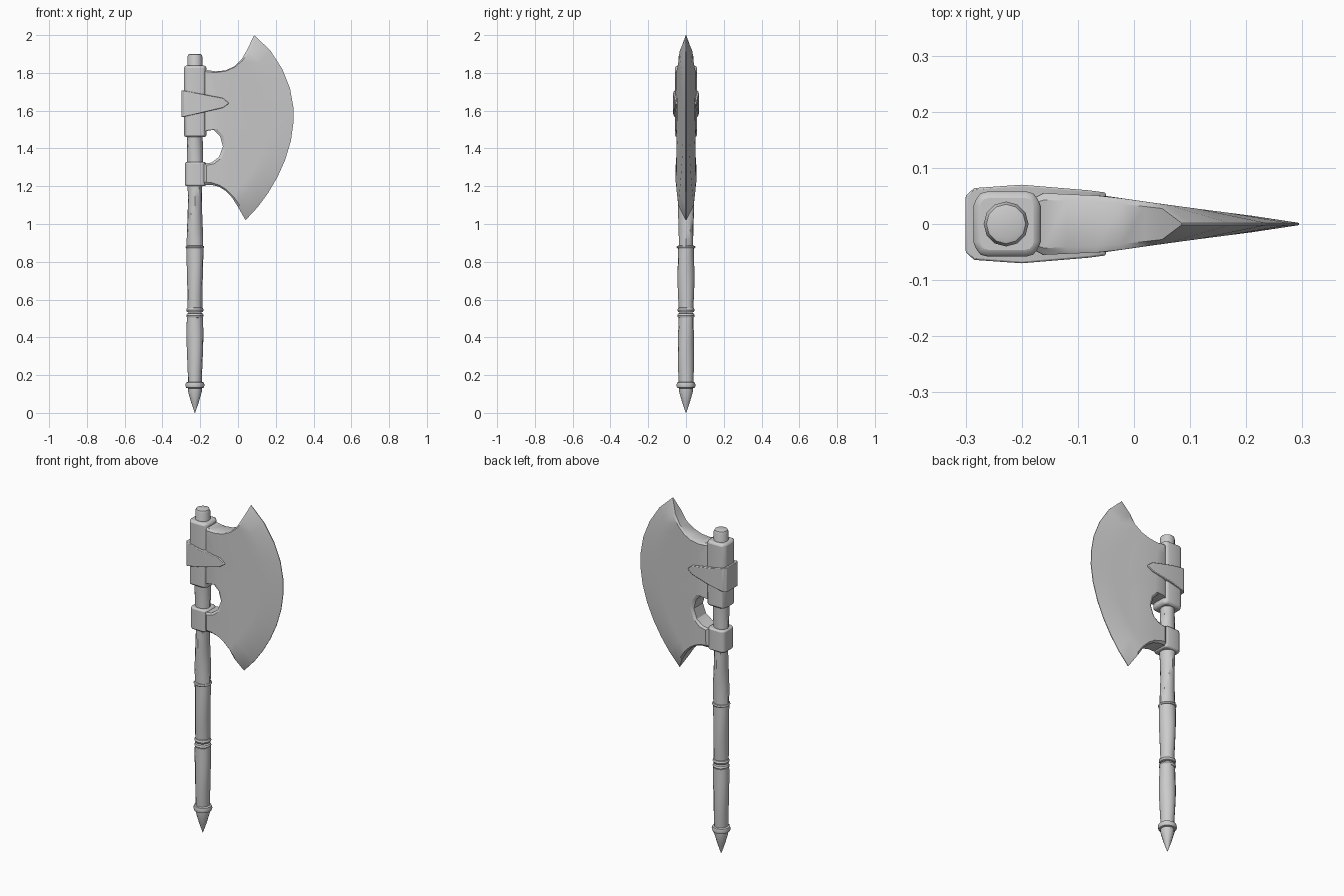
import bpy, bmesh, math

cube = bpy.data.objects.get("Cube")
if cube:
    bpy.data.objects.remove(cube)

steel = bpy.data.materials.new("plain_grey")
steel.use_nodes = True
grey = (0.6, 0.6, 0.6, 1)
steel.diffuse_color = grey
steel.node_tree.nodes["Principled BSDF"].inputs["Base Color"].default_value = grey

AXIS = -0.228


def finish(bm, name, angle=35, bevel=0):
    bmesh.ops.recalc_face_normals(bm, faces=bm.faces)
    mesh = bpy.data.meshes.new(name)
    bm.to_mesh(mesh)
    bm.free()
    mesh.materials.append(steel)
    ob = bpy.data.objects.new(name, mesh)
    bpy.context.collection.objects.link(ob)
    if bevel:
        mod = ob.modifiers.new("soft_edges", "BEVEL")
        mod.width, mod.segments, mod.limit_method = bevel, 2, "ANGLE"
    bpy.ops.object.select_all(action="DESELECT")
    ob.select_set(True)
    bpy.context.view_layer.objects.active = ob
    bpy.ops.object.shade_smooth_by_angle(angle=math.radians(angle))
    return ob


def lerp_table(table, x):
    for (x0, y0), (x1, y1) in zip(table, table[1:]):
        if x <= x1:
            return y0 + (y1 - y0) * (x - x0) / (x1 - x0)
    return table[-1][1]


def lathe(name, profile, sides=12, wobble=0.0):
    """Rings along the shaft axis; wobble makes a slowly turning oval section."""
    bm = bmesh.new()
    rings = []
    for r, z in profile:
        ring = []
        for i in range(sides):
            a = math.tau * i / sides
            k = r * (1 + wobble * math.cos(2 * a - 14 * z))
            ring.append(bm.verts.new((AXIS + k * math.cos(a), k * math.sin(a), z)))
        rings.append(ring)
    for lo, hi in zip(rings, rings[1:]):
        for i in range(sides):
            j = (i + 1) % sides
            bm.faces.new((lo[i], lo[j], hi[j], hi[i]))
    bm.faces.new(rings[0])
    bm.faces.new(rings[-1])
    return finish(bm, name)


def tube(name, z0, z1, r0, r_mid, r1, wobble, steps=8):
    profile = []
    for i in range(steps + 1):
        t = i / steps
        r = r0 + (r1 - r0) * t + (r_mid - (r0 + r1) / 2) * math.sin(math.pi * t)
        profile.append((r, z0 + (z1 - z0) * t))
    return lathe(name, profile, wobble=wobble)


def ring(name, z, half, radius):
    return lathe(name, [(0.036, z - half), (radius - 0.004, z - half * 0.8), (radius, z),
                        (radius - 0.004, z + half * 0.8), (0.036, z + half)])


# Shaft, grips and fittings
lathe("pommel_spike", [(0.001, 0), (0.02, 0.055), (0.037, 0.115), (0.037, 0.14)])
ring("pommel_ring", 0.147, 0.017, 0.051)
tube("lower_grip", 0.155, 0.52, 0.037, 0.043, 0.041, 0.04)
for z in (0.515, 0.545):
    ring("middle_ring", z, 0.013, 0.046)
tube("upper_grip", 0.54, 0.88, 0.038, 0.043, 0.043, 0.04)
ring("upper_ring", 0.878, 0.008, 0.05)
tube("shaft", 0.875, 1.5, 0.041, 0.04, 0.041, 0.07, 14)
lathe("shaft_cap", [(0.04, 1.48), (0.04, 1.885), (0.035, 1.897), (0.026, 1.9)])


# Socket and collar that hold the blade
def sleeve(name, x0, x1, half_y, z0, z1, bevel):
    bm = bmesh.new()
    bmesh.ops.create_cube(bm, size=1)
    for v in bm.verts:
        v.co = ((x0 + x1) / 2 + v.co.x * (x1 - x0), v.co.y * 2 * half_y,
                (z0 + z1) / 2 + v.co.z * (z1 - z0))
    upright = [e for e in bm.edges if abs(e.verts[0].co.z - e.verts[1].co.z) > 0.01]
    bmesh.ops.bevel(bm, geom=upright, offset=0.025, segments=3, profile=0.5, affect="EDGES")
    return finish(bm, name, 50, bevel)


sleeve("socket", -0.286, -0.167, 0.058, 1.46, 1.838, 0.012)
sleeve("lower_collar", -0.28, -0.17, 0.052, 1.2, 1.328, 0.008)

# Pointed strap wrapped around the socket
bm = bmesh.new()
top = [(-0.3, 1.708), (-0.285, 1.706), (-0.2, 1.69), (-0.08, 1.667), (-0.05, 1.642)]
bottom = [(-0.3, 1.565), (-0.285, 1.568), (-0.2, 1.587), (-0.08, 1.615), (-0.05, 1.636)]
depth = [0.05, 0.064, 0.07, 0.06, 0.056]
sections = [[bm.verts.new((x, s * d, z)) for x, z, s in
             ((*t, 1), (*t, -1), (*b, -1), (*b, 1))]
            for t, b, d in zip(top, bottom, depth)]
for a, b in zip(sections, sections[1:]):
    for i in range(4):
        j = (i + 1) % 4
        bm.faces.new((a[i], a[j], b[j], b[i]))
bm.faces.new(sections[0])
bm.faces.new(sections[-1])
finish(bm, "strap", 35, 0.005)

# Blade: rows run from the shaft side to the bevel line, then to the cutting edge
inner = [(-0.18, 1.82), (-0.18, 1.74), (-0.18, 1.66), (-0.18, 1.58), (-0.18, 1.49),
         (-0.13, 1.5), (-0.095, 1.465), (-0.08, 1.41), (-0.1, 1.355), (-0.14, 1.325),
         (-0.18, 1.32), (-0.18, 1.205)]
bevel_line = [(0.05, 1.925), (0.115, 1.85), (0.165, 1.76), (0.195, 1.68), (0.21, 1.6),
              (0.21, 1.53), (0.2, 1.45), (0.175, 1.37), (0.14, 1.3), (0.1, 1.23),
              (0.055, 1.165), (0.0, 1.09)]
edge = [(0.085, 2.0), (0.17, 1.92), (0.235, 1.82), (0.275, 1.72), (0.293, 1.62),
        (0.294, 1.54), (0.28, 1.44), (0.25, 1.34), (0.21, 1.25), (0.16, 1.165),
        (0.105, 1.09), (0.04, 1.02)]
thickness = [(-0.3, 0.058), (-0.16, 0.055), (-0.05, 0.05), (0.06, 0.034), (0.2, 0.016), (0.3, 0.003)]
steps = [0, 0.06, 0.2, 0.4, 0.6, 0.8, 1]
controls = {0: (-0.02, 1.77), len(inner) - 1: (-0.07, 1.225)}

rows = []
for n, (a, b, e) in enumerate(zip(inner, bevel_line, edge)):
    c = controls.get(n, ((a[0] + b[0]) / 2, (a[1] + b[1]) / 2))
    row = []
    for t in steps:
        x, z = ((1 - t) ** 2 * a[k] + 2 * t * (1 - t) * c[k] + t * t * b[k] for k in (0, 1))
        row.append((x, lerp_table(thickness, x) * (0.82 if t == 0 else 1), z))
    row.append((e[0], 0.002, e[1]))
    rows.append(row)


# Chamfered rims along the two concave sides
def blend(p, q, t):
    return tuple(u + (v - u) * t for u, v in zip(p, q))


rims = []
for outer, nxt in ((rows[0], rows[1]), (rows[-1], rows[-2])):
    rims.append([blend(p, q, 0.14) for p, q in zip(outer, nxt)])
    outer[:] = [(x, y * 0.78, z) for x, y, z in outer]
rows.insert(1, rims[0])
rows.insert(-1, rims[1])

bm = bmesh.new()
front, back = ([[bm.verts.new((x, s * y, z)) for x, y, z in row] for row in rows] for s in (-1, 1))
for side in (front, back):
    for r, s in zip(side, side[1:]):
        for i in range(len(r) - 1):
            bm.faces.new((r[i], r[i + 1], s[i + 1], s[i]))


def border(g):
    return (g[0] + [r[-1] for r in g[1:-1]] + g[-1][::-1] + [r[0] for r in g[-2:0:-1]])


f, b = border(front), border(back)
for i in range(len(f)):
    j = (i + 1) % len(f)
    bm.faces.new((f[i], f[j], b[j], b[i]))
finish(bm, "blade", 30)
